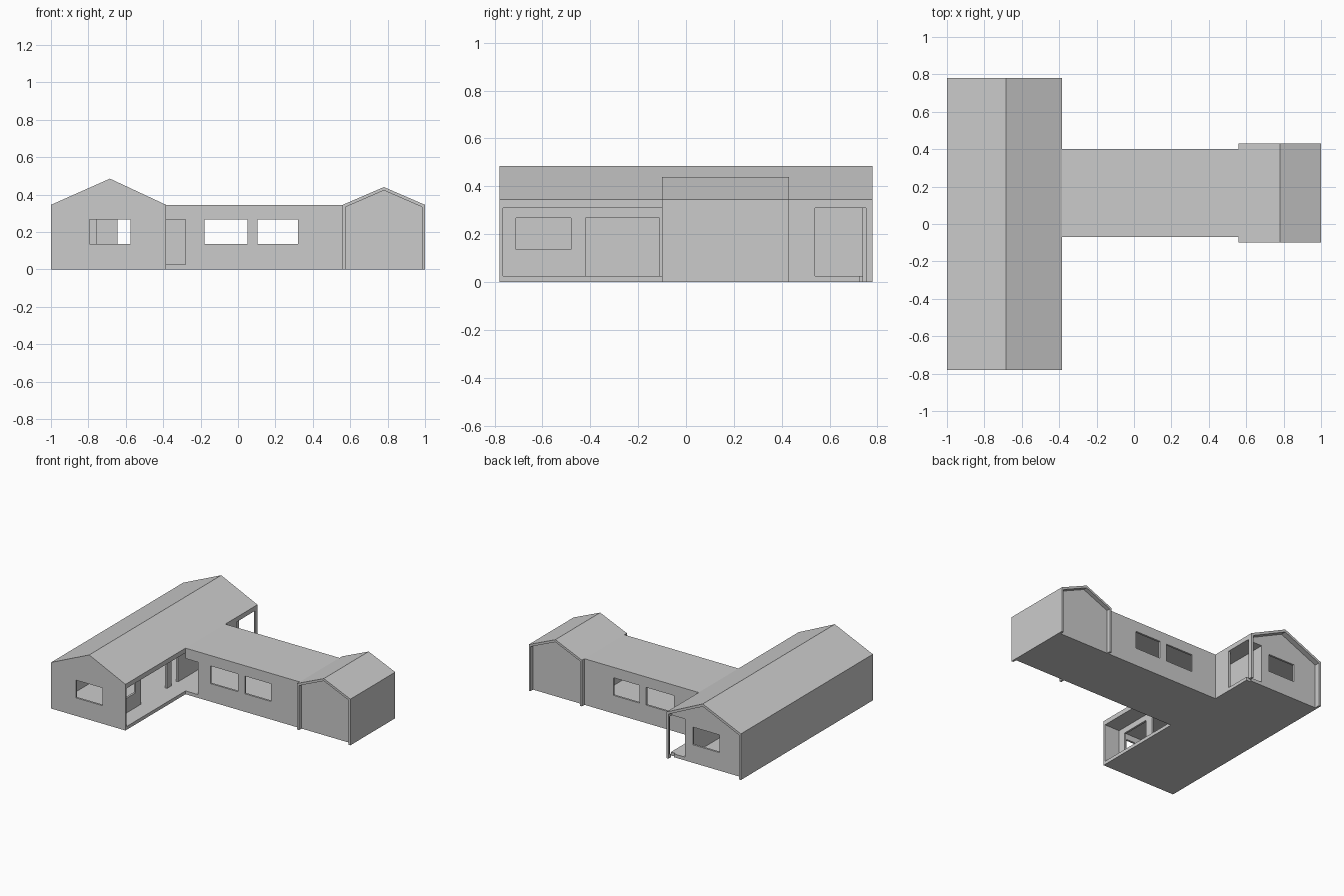
import bpy
import bmesh

cube = bpy.data.objects.get("Cube")
if cube:
    bpy.data.objects.remove(cube, do_unlink=True)

grey = bpy.data.materials.new("plain_grey")
grey.use_nodes = True
tone = (0.6, 0.6, 0.6, 1)
grey.diffuse_color = tone
bsdf = grey.node_tree.nodes["Principled BSDF"]
bsdf.inputs["Base Color"].default_value = tone
bsdf.inputs["Roughness"].default_value = 0.8


def prism(name, profile, y0, y1):
    """Extrude an x-z outline from y0 to y1."""
    bm = bmesh.new()
    face = bm.faces.new([bm.verts.new((x, y0, z)) for x, z in profile])
    out = bmesh.ops.extrude_face_region(bm, geom=[face])
    verts = [v for v in out["geom"] if isinstance(v, bmesh.types.BMVert)]
    bmesh.ops.translate(bm, verts=verts, vec=(0, y1 - y0, 0))
    bmesh.ops.recalc_face_normals(bm, faces=bm.faces)
    mesh = bpy.data.meshes.new(name)
    bm.to_mesh(mesh)
    bm.free()
    mesh.materials.append(grey)
    ob = bpy.data.objects.new(name, mesh)
    bpy.context.collection.objects.link(ob)
    return ob


def box(name, xs, ys, zs):
    (a, b), (c, d) = xs, zs
    return prism(name, [(a, c), (b, c), (b, d), (a, d)], *ys)


def gable(name, xs, ys, base, eave, ridge):
    (a, b), (rx, rz) = xs, ridge
    return prism(name, [(a, base), (b, base), (b, eave), (rx, rz), (a, eave)], *ys)


def cut(target, cutter):
    mod = target.modifiers.new("opening", "BOOLEAN")
    mod.operation, mod.solver, mod.object = "DIFFERENCE", "EXACT", cutter
    bpy.context.view_layer.objects.active = target
    bpy.ops.object.modifier_apply(modifier=mod.name)
    bpy.data.objects.remove(cutter, do_unlink=True)


def cut_box(target, xs, ys, zs):
    cut(target, box("cutter", xs, ys, zs))


FLOOR, CEIL, EAVE = 0.025, 0.31, 0.345
PANE = (0.135, 0.267)

# Long gabled hall: hollow, with end windows and open east gallery
hall = gable("long_hall", (-1, -0.385), (-0.78, 0.78), 0, EAVE, (-0.685, 0.485))
cut(hall, gable("cutter", (-0.983, -0.402), (0.74, 0.9), -0.1, 0.333, (-0.685, 0.465)))
cut_box(hall, (-0.985, -0.4), (-0.765, 0.725), (FLOOR, CEIL))
for ys in ((-0.9, -0.7), (0.7, 0.9)):
    cut_box(hall, (-0.795, -0.575), ys, PANE)
cut_box(hall, (-0.42, -0.3), (-0.765, 0.385), (FLOOR, CEIL))
cut_box(hall, (-0.42, -0.3), (0.54, 0.73), (FLOOR, CEIL))
cut_box(hall, (-0.42, -0.3), (0.728, 0.752), (-0.1, CEIL))
cut_box(hall, (-0.51, -0.395), (0.7, 0.77), (FLOOR, CEIL))

# Gallery wall with a window and two doorways
gallery = box("gallery_wall", (-0.525, -0.51), (-0.77, 0.735), (0.015, 0.32))
cut_box(gallery, (-0.6, -0.4), (-0.71, -0.48), PANE)
for ys in ((-0.42, -0.11), (-0.06, 0.02)):
    cut_box(gallery, (-0.6, -0.4), ys, (FLOOR, 0.267))

# Inner partitions of the hall
for y, end in ((0.4, -0.645), (0.15, -0.755)):
    box("hall_partition", (-0.99, end), (y, y + 0.015), (0.015, 0.32))

# Flat-roofed link with paired windows and a corner doorway
link = box("link", (-0.385, 0.565), (-0.07, 0.4), (0, EAVE))
cut_box(link, (-0.45, 0.545), (-0.055, 0.385), (FLOOR, 0.33))
for xs in ((-0.18, 0.05), (0.105, 0.32)):
    cut_box(link, xs, (-0.2, 0.5), PANE)
cut_box(link, (-0.45, -0.28), (-0.2, 0), (FLOOR, 0.267))

# Small gabled wing with recessed ends
wing = gable("end_wing", (0.56, 1), (-0.1, 0.43), 0, EAVE, (0.78, 0.44))
for ys in ((-0.2, -0.07), (0.4, 0.5)):
    cut(wing, gable("cutter", (0.575, 0.985), ys, -0.1, 0.333, (0.78, 0.422)))
